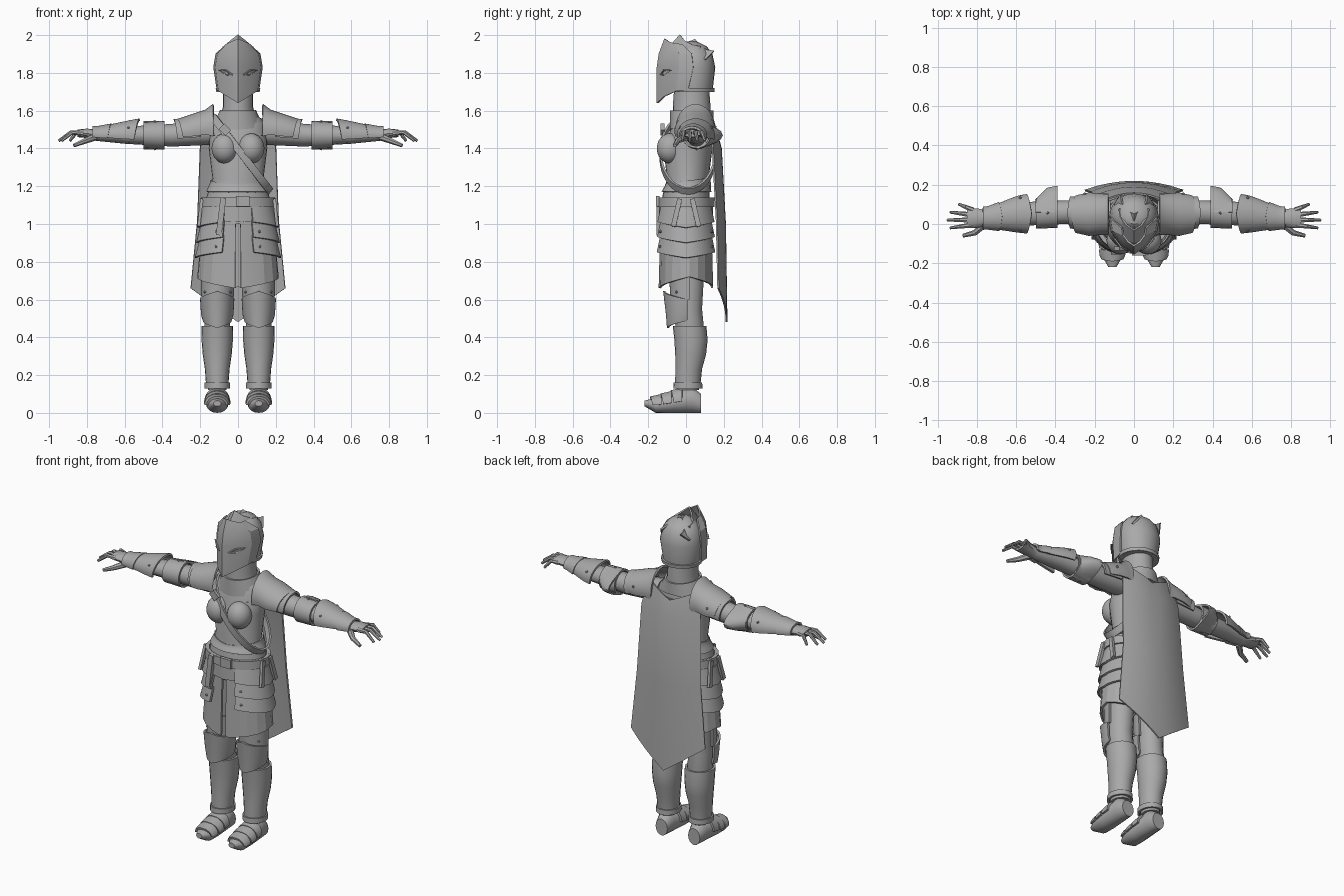
import bpy, bmesh
from math import radians, sin, cos, tau
from mathutils import Vector, Matrix, Euler

default_cube = bpy.data.objects.get("Cube")
if default_cube:
    bpy.data.objects.remove(default_cube, do_unlink=True)

grey = (.4, .4, .4, 1)
steel = bpy.data.materials.new("plain grey")
steel.use_nodes = True
steel.diffuse_color = grey
shader = next(node for node in steel.node_tree.nodes if node.type == "BSDF_PRINCIPLED")
shader.inputs["Base Color"].default_value = grey


def finish(name, bm, thick=0, mirror=False, angle=35):
    """Turn a bmesh into an object, mirrored, thickened and smoothed."""
    bmesh.ops.recalc_face_normals(bm, faces=bm.faces[:])
    mesh = bpy.data.meshes.new(name)
    bm.to_mesh(mesh)
    bm.free()
    mesh.materials.append(steel)
    part = bpy.data.objects.new(name, mesh)
    bpy.context.collection.objects.link(part)
    bpy.ops.object.select_all(action="DESELECT")
    part.select_set(True)
    bpy.context.view_layer.objects.active = part
    if mirror:
        part.modifiers.new("mirror", "MIRROR")
    if thick:
        solid = part.modifiers.new("thickness", "SOLIDIFY")
        solid.thickness = thick
        solid.offset = 0
    for modifier in list(part.modifiers):
        bpy.ops.object.modifier_apply(modifier=modifier.name)
    bpy.ops.object.shade_smooth_by_angle(angle=radians(angle))


def grid(name, rows, closed=False, cap=False, **options):
    """Skin rows of points into a sheet or a capped tube."""
    bm = bmesh.new()
    rows = [[bm.verts.new(point) for point in row] for row in rows]
    count = len(rows[0])
    for low, high in zip(rows, rows[1:]):
        for i in range(count if closed else count - 1):
            j = (i + 1) % count
            bm.faces.new((low[i], low[j], high[j], high[i]))
    if cap:
        bm.faces.new(rows[0])
        bm.faces.new(rows[-1])
    finish(name, bm, **options)


def around(axis, height, across, along, width, depth, angle):
    """Point on an ellipse that lies square to the given axis."""
    p = across + width * cos(radians(angle))
    q = along + depth * sin(radians(angle))
    return {"z": (p, q, height), "x": (height, p, q), "y": (p, height, q)}[axis]


def shell(name, rings, start=-270, end=90, sides=20, axis="z", thick=0, **options):
    """Loft rings of height, centre, centre, radius, radius and an optional peak."""
    closed = end - start == 360
    rows = []
    for height, across, along, width, depth, *peak in rings:
        row = []
        for i in range(sides if closed else sides + 1):
            lift = sum(peak) * (1 - abs(2 * i / sides - 1))
            angle = start + (end - start) * i / sides
            row.append(around(axis, height + lift, across, along, width, depth, angle))
        rows.append(row)
    grid(name, rows, closed, closed and not thick, thick=thick, **options)


def ring_at(profile, height, gap):
    """Ring of a body profile at any height, widened by a gap."""
    for low, high in zip(profile, profile[1:]):
        if low[0] <= height <= high[0]:
            t = (height - low[0]) / (high[0] - low[0])
            across, along, width, depth = [a + (b - a) * t for a, b in zip(low[1:], high[1:])]
            return height, across, along, width + gap, depth + gap


def band(name, profile, first, last, gap=.01, flare=0, peak=(0, 0), thick=.012, **options):
    """Plate that follows a body profile between two heights."""
    rings = []
    steps = 5
    for i in range(steps):
        t = i / (steps - 1)
        ring = ring_at(profile, first + (last - first) * t, gap + flare * t)
        rings.append(ring + (peak[0] + (peak[1] - peak[0]) * t,))
    shell(name, rings, thick=thick, **options)


def tube(name, points, radius, taper=.5, sides=7, **options):
    points = [Vector(point) for point in points]
    last = len(points) - 1
    rows = []
    for i, point in enumerate(points):
        turn = (points[min(i + 1, last)] - points[max(i - 1, 0)]).to_track_quat("Z", "Y")
        size = radius * (1 - taper * i / last)
        spokes = [tau * k / sides for k in range(sides)]
        rows.append([point + turn @ Vector((size * cos(a), size * sin(a), 0)) for a in spokes])
    grid(name, rows, True, True, **options)


def box(name, place, size, tilt=0, lean=0, **options):
    bm = bmesh.new()
    turn = Euler((radians(tilt), radians(lean), 0))
    bmesh.ops.create_cube(bm, size=1, matrix=Matrix.LocRotScale(Vector(place), turn, Vector(size)))
    finish(name, bm, **options)


def balls(name, spots, size, detail):
    bm = bmesh.new()
    for spot in spots:
        matrix = Matrix.LocRotScale(Vector(spot), None, Vector(size))
        bmesh.ops.create_icosphere(bm, subdivisions=detail, radius=1, matrix=matrix)
    finish(name, bm, mirror=True)


# Body profiles that the plates follow
torso = [(1, 0, 0, .18, .13), (1.15, 0, 0, .165, .125), (1.24, 0, .01, .135, .11),
         (1.4, 0, .01, .155, .13), (1.53, 0, .03, .15, .1), (1.58, 0, .03, .1, .09)]
hips = [(.6, 0, 0, .22, .145), (1.15, 0, 0, .175, .13)]
arm = [(.12, .05, 1.49, .07, .07), (.35, .06, 1.47, .06, .06), (.6, .05, 1.47, .06, .045),
       (.75, .03, 1.47, .04, .03), (.8, .03, 1.48, .05, .025), (.85, .03, 1.48, .05, .02)]
leg = [(.12, .11, .01, .05, .06), (.2, .11, .01, .05, .055), (.35, .11, .03, .07, .075),
       (.55, .11, .01, .07, .075), (1, .1, .01, .085, .1)]
foot = [(-.22, .11, .05, .02, .015), (-.16, .11, .04, .055, .04), (-.09, .11, .05, .06, .05),
        (.03, .11, .07, .055, .07), (.08, .11, .05, .04, .05)]

# Torso, neck and breastplate
shell("torso", torso, sides=28)
shell("neck", [(1.54, 0, .03, .1, .1), (1.62, 0, .03, .08, .1), (1.75, 0, .03, .08, .09)])
shell("collar", [(1.53, 0, .03, .13, .11, -.03), (1.6, 0, .03, .09, .11)], thick=.012)
balls("breast_cups", [(.07, -.085, 1.4)], (.07, .07, .08), detail=3)
band("neckline_trim", torso, 1.49, 1.5, gap=.004, peak=(-.03, -.03))
band("waist_plate", torso, 1.17, 1.25, gap=.004, peak=(0, -.04))

# Diagonal strap round the chest
turns = [tau * i / 32 for i in range(32)]
grid("chest_strap", [[(.02 + .15 * cos(a) + side * .012, .01 + .145 * sin(a),
                       1.37 - .195 * cos(a) + side * .016) for a in turns]
                     for side in (-1, 1)], closed=True, thick=.012)
box("strap_buckle", (-.07, -.125, 1.5), (.05, .02, .04), lean=45)

# Belt with its hanging straps
band("fauld", hips, 1.14, 1.05, gap=.005, peak=(0, -.04))
band("belt", hips, 1.14, 1.09, gap=.014)
box("belt_buckle", (.025, -.15, 1.12), (.07, .02, .055))
box("hanging_strap", (-.09, -.145, 1.04), (.03, .02, .2), lean=7)
for side in (-1, 1):
    box("hip_straps", (.2, side * .05, 1.06), (.016, .026, .15), tilt=side * 13, lean=-6, mirror=True)

# Skirt with a front slit, and layered hip plates
band("skirt", hips, 1.1, .66, gap=-.004, peak=(0, .06), start=-86, end=100, sides=10,
     mirror=True, angle=15)
for top in (1.1, 1.02, .94):
    band("hip_plates", hips, top, top - .09, gap=.005, flare=.018, peak=(-.02, -.03),
         start=-68, end=68, mirror=True)

# Helmet skull, then visor and crest from one wedge section
skull = [(1.7, 0, .04, .105, .1), (1.83, 0, .04, .125, .115), (1.9, 0, .04, .11, .1),
         (1.94, 0, .04, .08, .07), (1.965, 0, .03, .03, .03)]
shell("helmet_skull", skull, sides=24)
band("helmet_rim", skull, 1.7, 1.72, gap=.004)
wedge = [(0, 0), (.06, .04), (.11, .11), (.12, .18)]
sheets = {
    "visor": [(1.64, -.15, .9, .07), (1.83, -.15, 1.05, 0), (1.9, -.14, .95, 0), (1.98, -.11, .5, -.03)],
    "front_crest": [(1.92, -.1, .8, -.05), (2, -.03, .6, -.06)],
    "back_crest": [(1.94, -.04, .8, -.07), (1.975, .05, .55, -.06)],
}
for name, levels in sheets.items():
    grid(name, [[(x * scale, nose + y * scale, height + rise * x / .12) for x, y in wedge]
                for height, nose, scale, rise in levels], thick=.01, mirror=True, angle=25)
inner, outer = Vector((.03, -.135, 1.79)), Vector((.1, -.075, 1.815))
middle, lid = (inner + outer) / 2, Vector((0, -.012, .012))
tube("eye_slits", [inner, middle + lid, outer, middle - Vector((0, .01, .01)), inner],
     radius=.005, taper=0, mirror=True)

# Cape with a scooped neck and a pointed hem
cape = []
for centre, edge, width, back in ((1.5, 1.58, .17, .155), (1.4, 1.42, .2, .185),
                                  (1, 1.02, .215, .207), (.48, .66, .25, .215)):
    spread = [i / 6 for i in range(-6, 7)]
    cape.append([(width * u, back - .045 * u * u, centre + (edge - centre) * abs(u)) for u in spread])
grid("cape", cape, thick=.009)

# Arms with shoulder, elbow and forearm plates
sleeve = dict(axis="x", mirror=True)
upper = dict(sleeve, start=-15, end=195)
shell("arms", arm, sides=12, **sleeve)
shell("shoulder_plates", [(.13, .05, 1.5, .1, .13), (.17, .05, 1.5, .1, .1),
                          (.23, .05, 1.49, .105, .09), (.29, .05, 1.48, .09, .07, .03)],
      thick=.012, **upper)
band("shoulder_lames", arm, .2, .32, gap=.015, peak=(0, .02), **upper)
band("elbow_guards", arm, .39, .5, gap=.012, **sleeve)
band("forearm_plates", arm, .55, .71, gap=.035, flare=-.025, peak=(-.03, 0), **upper)
band("glove_cuffs", arm, .69, .77, gap=.02, flare=-.01, peak=(-.02, 0), **upper)
levels = [i / 4 for i in range(-4, 5)]
grid("elbow_fans", [[(x, .06 + reach * (1 - k * k), 1.47 + .07 * k) for k in levels]
                    for x, reach in ((.39, .13), (.44, .12), (.5, .06))], thick=.01, mirror=True)

# Hands with spread fingers
for i in range(4):
    base, tip = .07 - .025 * i, .1 - .04 * i
    reach = .95 - .015 * (i - 2) ** 2
    bend = (.82 + reach) / 2
    tube("finger", [(.82, base, 1.48), (bend, (base + tip) / 2, 1.485), (reach, tip, 1.44)],
         radius=.015, mirror=True)
tube("thumb", [(.76, 0, 1.46), (.81, -.045, 1.44), (.87, -.06, 1.415)], radius=.02, mirror=True)

# Legs with thigh, knee and shin plates
front = dict(start=-185, end=5, mirror=True)
shell("legs", leg, sides=14, mirror=True)
band("thigh_plates", leg, .74, .6, gap=.008, peak=(0, -.02), **front)
shell("knee_plates", [(.6, .11, 0, .085, .115, .045), (.52, .11, 0, .08, .1),
                      (.49, .11, 0, .07, .095, -.04)], thick=.012, **front)
band("greaves", leg, .16, .46, gap=.004, flare=.004, mirror=True)
band("ankle_bands", leg, .16, .13, gap=.012, mirror=True)

# Pointed feet with overlapping plates
shell("feet", foot, axis="y", sides=16, mirror=True)
for heel in (-.02, -.075, -.13):
    band("foot_plates", foot, heel, heel - .045, gap=.005, peak=(0, -.015),
         start=0, end=180, axis="y", mirror=True)

# Rivets seated on the plates
rivets = []
for axis, profile, height, gap, angles in (
        ("z", hips, .88, .024, (-58, 58)), ("z", hips, .96, .024, (-58, 58)),
        ("z", leg, .64, .014, (-140, -40)), ("x", arm, .44, .018, (-90, -30, 90)),
        ("x", arm, .58, .035, (30, 150)), ("x", arm, .25, .04, (20, 160))):
    rivets += [around(axis, *ring_at(profile, height, gap), angle) for angle in angles]
balls("rivets", rivets, (.008, .008, .008), detail=1)
